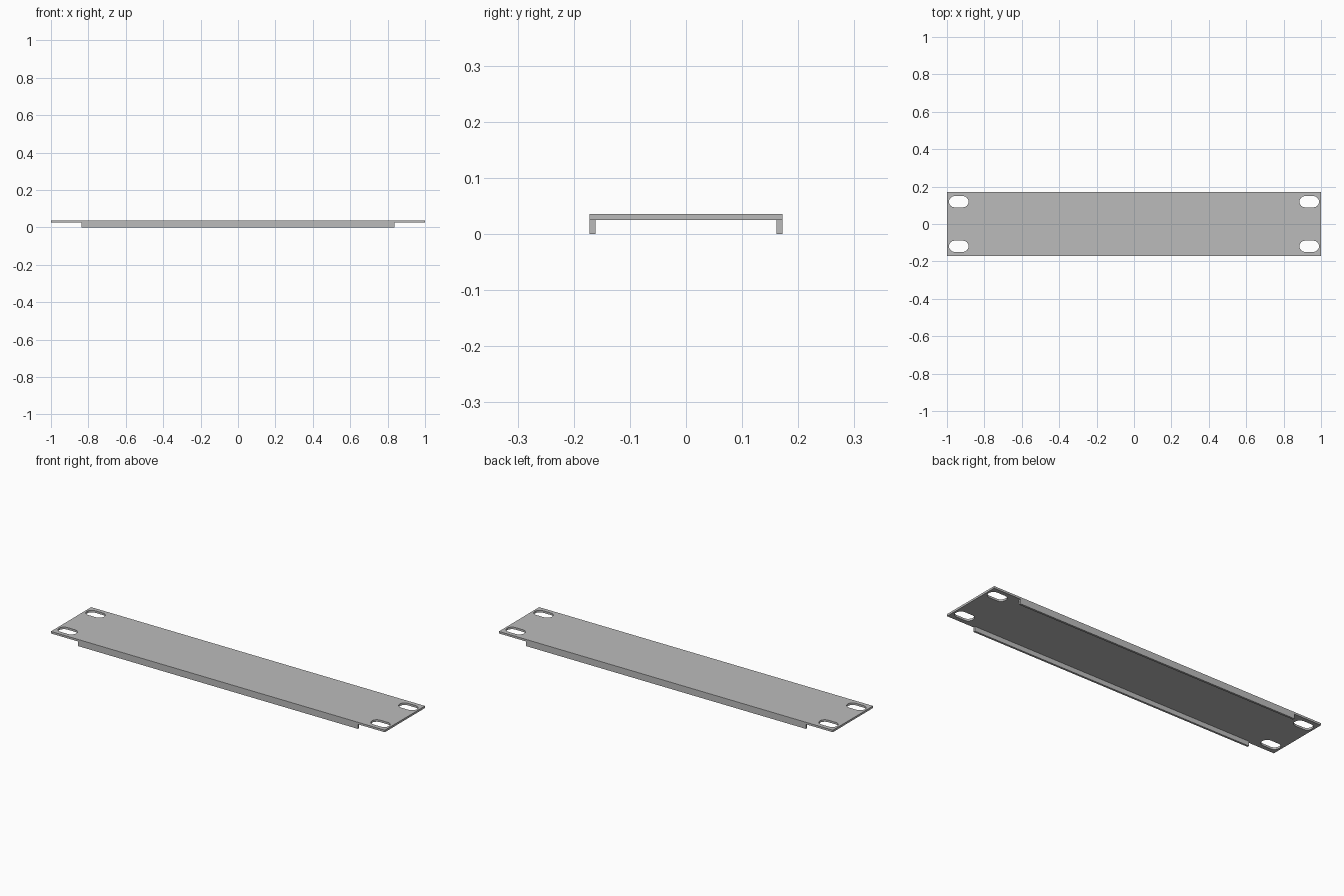
import bpy
from math import sin, cos, pi

old = bpy.data.objects.get("Cube")
if old:
    bpy.data.objects.remove(old, do_unlink=True)

HALF_W, HALF_D = 1.0, 0.172           # plate outline
PLATE_Z, TOP_Z = 0.025, 0.036         # underside and top of plate
FLANGE_X, FLANGE_T = 0.838, 0.011     # flange half length and thickness
SLOT_X, SLOT_Y = 0.937, 0.119         # slot centres
SLOT_R, SLOT_HALF = 0.03, 0.052       # slot end radius and half length

grey = bpy.data.materials.new("plain_grey")
colour = (0.5, 0.5, 0.5, 1)
grey.use_nodes = True
grey.diffuse_color = colour
grey.node_tree.nodes["Principled BSDF"].inputs["Base Color"].default_value = colour


def add_object(name, mesh):
    mesh.materials.clear()
    mesh.materials.append(grey)
    obj = bpy.data.objects.new(name, mesh)
    bpy.context.collection.objects.link(obj)
    return obj


def add_outline(curve, points):
    spline = curve.splines.new("POLY")
    spline.points.add(len(points) - 1)
    for p, (x, y) in zip(spline.points, points):
        p.co = (x, y, 0, 1)
    spline.use_cyclic_u = True


def slot_outline(cx, cy, steps=12):
    points = []
    for side in (1, -1):
        for i in range(steps + 1):
            a = pi * i / steps - pi / 2
            points.append((cx + side * (SLOT_HALF - SLOT_R + SLOT_R * cos(a)),
                           cy + side * SLOT_R * sin(a)))
    return points


# Face plate: a filled outline with four rounded slots, extruded
curve = bpy.data.curves.new("plate_outline", "CURVE")
curve.dimensions = "2D"
curve.fill_mode = "BOTH"
curve.extrude = (TOP_Z - PLATE_Z) / 2
add_outline(curve, [(-HALF_W, -HALF_D), (HALF_W, -HALF_D),
                    (HALF_W, HALF_D), (-HALF_W, HALF_D)])
for sx in (-1, 1):
    for sy in (-1, 1):
        add_outline(curve, slot_outline(sx * SLOT_X, sy * SLOT_Y))
outline = bpy.data.objects.new("plate_outline", curve)
bpy.context.collection.objects.link(outline)
bpy.context.view_layer.update()
evaluated = outline.evaluated_get(bpy.context.evaluated_depsgraph_get())
plate = add_object("face_plate", bpy.data.meshes.new_from_object(evaluated))
plate.location.z = (TOP_Z + PLATE_Z) / 2
bpy.data.objects.remove(outline, do_unlink=True)
for poly in plate.data.polygons:
    poly.use_smooth = False

# Stiffening flanges folded down along both long edges
for name, side in (("front_flange", -1), ("back_flange", 1)):
    bpy.ops.mesh.primitive_cube_add(
        size=1, location=(0, side * (HALF_D - FLANGE_T / 2), PLATE_Z / 2))
    flange = bpy.context.object
    flange.name = name
    flange.scale = (2 * FLANGE_X, FLANGE_T, PLATE_Z)
    flange.data.materials.append(grey)
